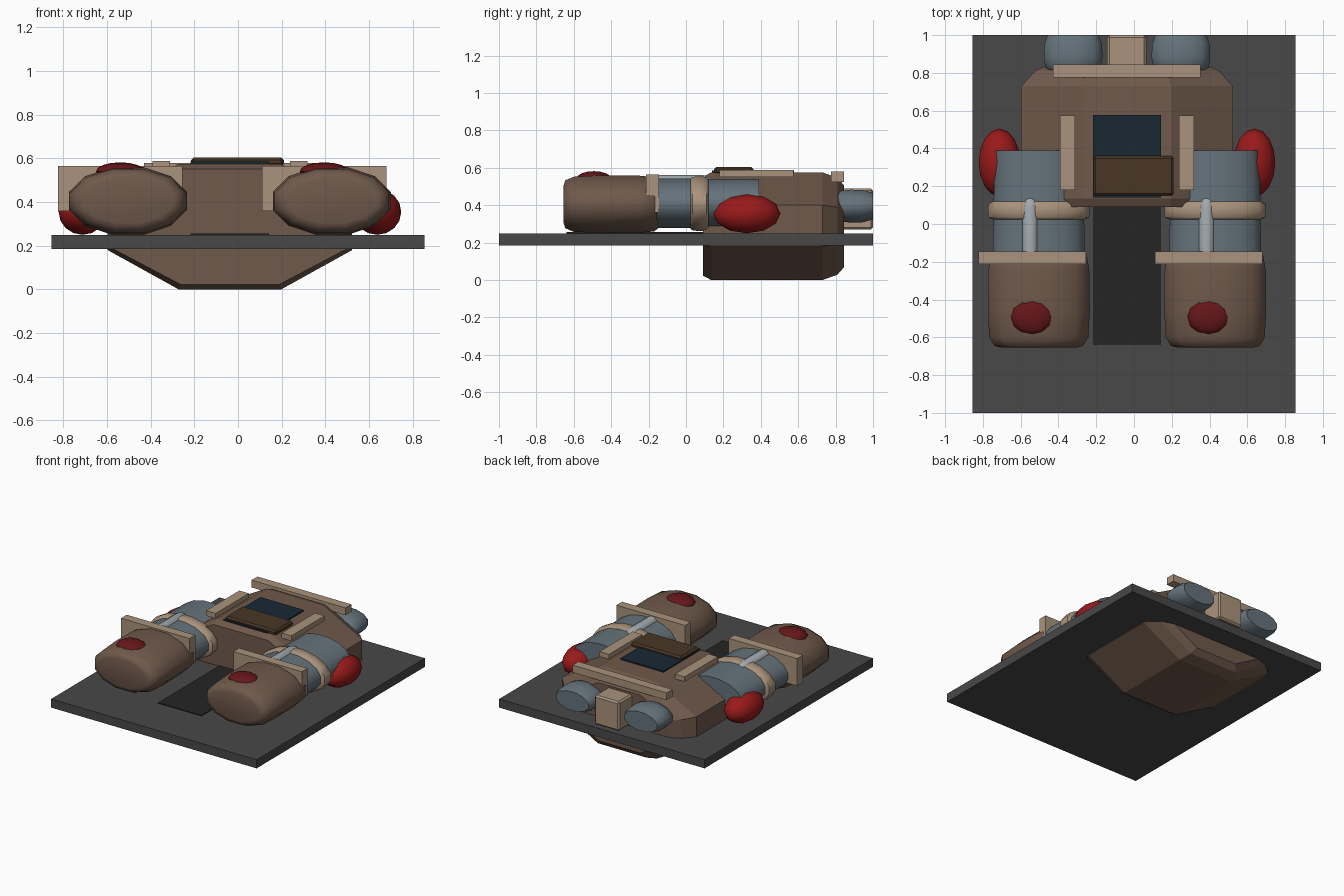
import bpy, bmesh, math

if "Cube" in bpy.data.objects:
    bpy.data.objects.remove(bpy.data.objects["Cube"])

MID = -0.037          # the machine sits slightly off the plate's centre


def material(name, r, g, b):
    m = bpy.data.materials.new(name)
    m.diffuse_color = (r, g, b, 1)
    m.use_nodes = True
    m.node_tree.nodes["Principled BSDF"].inputs["Base Color"].default_value = m.diffuse_color
    return m


PLATE = material("charcoal", .065, .065, .065)
BLACK = material("black", .018, .018, .018)
BROWN = material("brown", .16, .10, .07)
TAN = material("tan", .40, .29, .20)
SLATE = material("slate", .13, .17, .20)
RED = material("red", .32, .01, .01)
DARK_RED = material("dark red", .13, .008, .01)
GLASS = material("dark glass", .01, .022, .034)
HATCH = material("dark brown", .065, .037, .018)
STEEL = material("steel", .36, .40, .42)


def finish(name, bm, mat, smooth=False):
    bmesh.ops.recalc_face_normals(bm, faces=bm.faces[:])
    me = bpy.data.meshes.new(name)
    bm.to_mesh(me)
    bm.free()
    ob = bpy.data.objects.new(name, me)
    bpy.context.collection.objects.link(ob)
    me.materials.append(mat)
    if smooth:
        bpy.ops.object.select_all(action='DESELECT')
        ob.select_set(True)
        bpy.context.view_layer.objects.active = ob
        bpy.ops.object.shade_smooth_by_angle(angle=math.radians(50))
    return ob


def box(name, x, y, z, mat, bevel=0):
    """Box from (min, max) pairs."""
    bm = bmesh.new()
    bmesh.ops.create_cube(bm, size=1)
    for v in bm.verts:
        v.co = [(a + b) / 2 + c * (b - a) for c, (a, b) in zip(v.co, (x, y, z))]
    if bevel:
        bmesh.ops.bevel(bm, geom=bm.edges[:], offset=bevel, segments=1, affect='EDGES')
    return finish(name, bm, mat)


def loft(name, rings, mat, smooth=False):
    """Skin a list of rings of points and cap both ends."""
    bm = bmesh.new()
    loops = [[bm.verts.new(p) for p in ring] for ring in rings]
    n = len(loops[0])
    for a, b in zip(loops, loops[1:]):
        for i in range(n):
            j = (i + 1) % n
            bm.faces.new((a[i], a[j], b[j], b[i]))
    bm.faces.new(loops[0])
    bm.faces.new(loops[-1])
    return finish(name, bm, mat, smooth)


def barrel(name, cx, cz, profile, mat, n=12):
    """Elliptical barrel along y; profile entries are (y, half width, half height)."""
    k = 1 / math.cos(math.pi / n)
    ang = [(i + .5) * 2 * math.pi / n for i in range(n)]
    return loft(name, [[(cx + k * rx * math.cos(a), y, cz + k * rz * math.sin(a))
                        for a in ang] for y, rx, rz in profile], mat, True)


def ellipsoid(name, centre, radii, mat, axis_x=False):
    bm = bmesh.new()
    bmesh.ops.create_uvsphere(bm, u_segments=12, v_segments=8, radius=1)
    for v in bm.verts:
        p = (v.co.z, v.co.y, -v.co.x) if axis_x else v.co[:]
        v.co = [c + r * q for c, r, q in zip(centre, radii, p)]
    return finish(name, bm, mat, True)


# Base plate and dark floor strip
box("base_plate", (-.855, .855), (-1, 1), (.185, .25), PLATE)
box("floor_strip", (-.217, .143), (-.64, .14), (.245, .256), BLACK)

# Octagonal hull passing through the plate, chamfered front and back
section = [(-.235, 0), (.235, 0), (.56, .18), (.56, .40),
           (.235, .575), (-.235, .575), (-.56, .40), (-.56, .18)]
hull = []
for y, sx, sz in ((.09, .965, .92), (.135, 1, 1), (.73, 1, 1), (.81, .87, .90), (.845, .74, .76)):
    hull.append([(MID + x * sx, y, .2875 + (z - .2875) * sz) for x, z in section])
loft("hull", hull, BROWN)

# Roof window, hatch, crossbar and tail box
box("roof_window", (-.217, .143), (.14, .577), (.56, .585), GLASS)
box("roof_hatch", (-.215, .21), (.15, .36), (.565, .605), HATCH, .012)
box("rear_crossbar", (-.43, .353), (.775, .845), (.525, .58), TAN)
box("tail_box", (-.142, .065), (.80, 1), (.27, .49), TAN, .012)

for side, word in ((-1, "left"), (1, "right")):
    arm = MID + side * .467      # limb axis
    trim = MID + side * .467 - .035   # trim sits a touch to the left of it

    # Limb: paw, sleeve and cuff
    barrel(word + "_paw", arm, .405,
           [(-.655, .20, .10), (-.645, .235, .128), (-.60, .262, .147), (-.45, .27, .155),
            (-.25, .268, .153), (-.17, .255, .145), (-.15, .23, .13)], BROWN)
    barrel(word + "_sleeve", arm, .41, [(-.17, .243, .133), (.39, .235, .13)], SLATE, 16)
    barrel(word + "_cuff", arm, .408,
           [(.025, .245, .135), (.035, .266, .143), (.072, .27, .146),
            (.11, .266, .143), (.12, .245, .135)], TAN, 16)

    # Trim on the limb: wrist bar, piston rod, red pads
    box(word + "_wrist_bar", (trim - .285, trim + .285), (-.213, -.145), (.36, .565), TAN)
    barrel(word + "_piston", trim - .01, .525,
           [(-.15, .04, .036), (.09, .04, .036), (.125, .028, .026), (.143, .01, .01)], STEEL)
    ellipsoid(word + "_paw_pad", (trim, -.493, .54), (.112, .095, .042), DARK_RED)
    ellipsoid(word + "_shoulder_pad", (MID + side * .675, .325, .355),
              (.11, .18, .105), RED, True)

    # Roof rail and rear thruster
    rail = MID + side * .315
    box(word + "_roof_rail", (rail - .04, rail + .04), (.18, .575), (.55, .588), TAN)
    barrel(word + "_thruster", MID + side * .285, .395,
           [(.80, .11, .06), (.83, .148, .082), (.88, .155, .088),
            (.95, .153, .086), (1, .135, .07)], SLATE)
